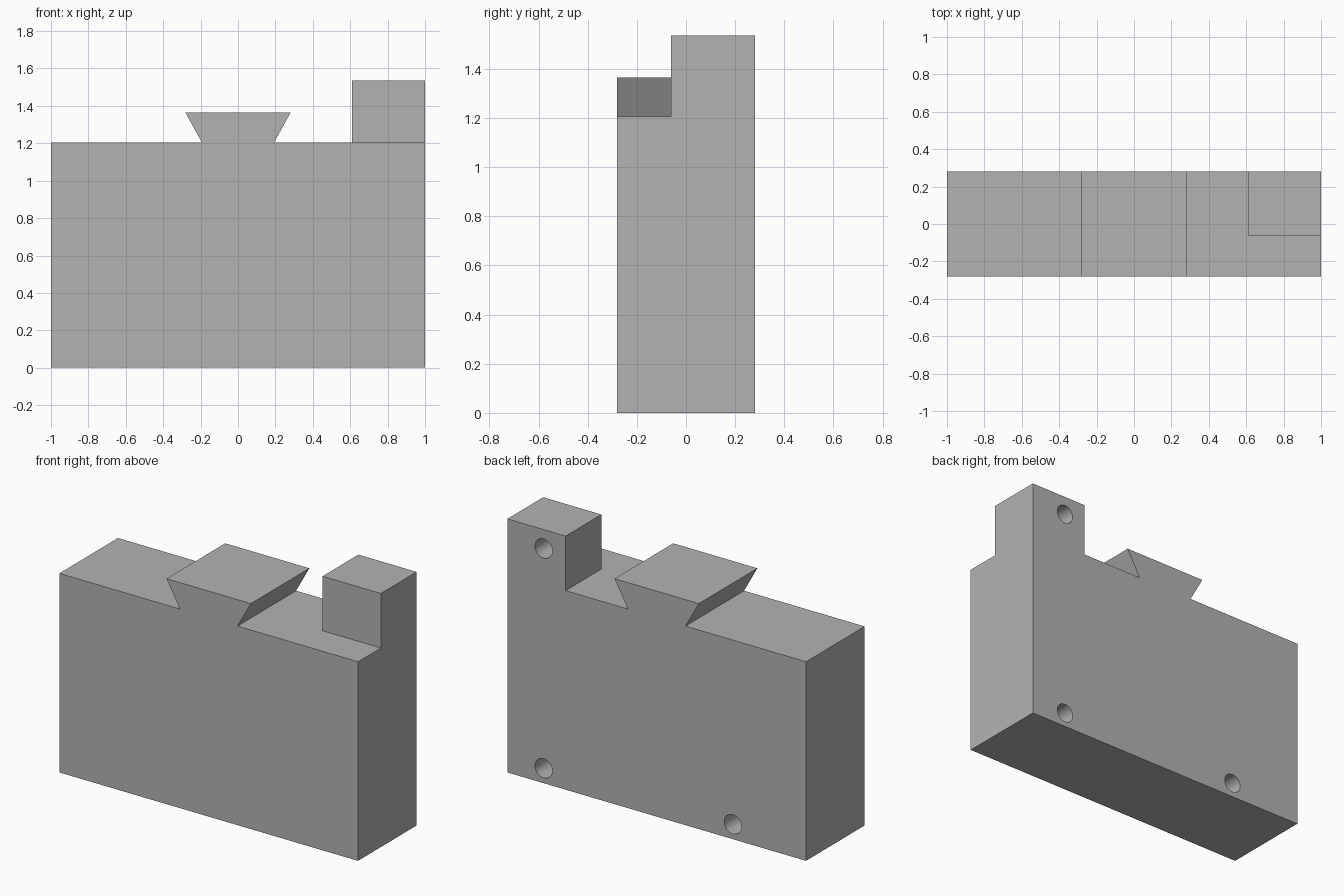
import bpy, bmesh, math
from mathutils import Vector, Matrix

if "Cube" in bpy.data.objects:
    bpy.data.objects.remove(bpy.data.objects["Cube"], do_unlink=True)

HALF_DEPTH = 0.28
SHOULDER = 1.205
POST_FRONT = -0.062
POST_INNER = 0.61
POST_TOP = 1.535
HOLE_RADIUS = 0.058
HOLE_DEPTH = 0.25

grey = bpy.data.materials.new("plain grey")
grey.use_nodes = True
grey.diffuse_color = (0.45, 0.45, 0.45, 1)
grey.node_tree.nodes["Principled BSDF"].inputs["Base Color"].default_value = (0.45, 0.45, 0.45, 1)


def add_object(name, bm):
    bmesh.ops.recalc_face_normals(bm, faces=bm.faces)
    mesh = bpy.data.meshes.new(name)
    bm.to_mesh(mesh)
    bm.free()
    mesh.materials.append(grey)
    obj = bpy.data.objects.new(name, mesh)
    bpy.context.collection.objects.link(obj)
    return obj


# Block with a dovetail rail, extruded from its front profile
profile = [(-1, 0), (1, 0), (1, SHOULDER), (POST_INNER, SHOULDER),
           (0.193, SHOULDER), (0.282, 1.365), (-0.282, 1.365),
           (-0.193, SHOULDER), (-1, SHOULDER)]
bm = bmesh.new()
front = bm.faces.new([bm.verts.new((x, -HALF_DEPTH, z)) for x, z in profile])
sweep = bmesh.ops.extrude_face_region(bm, geom=[front], use_keep_orig=True)
moved = [v for v in sweep["geom"] if isinstance(v, bmesh.types.BMVert)]
bmesh.ops.translate(bm, verts=moved, vec=(0, 2 * HALF_DEPTH, 0))
bmesh.ops.recalc_face_normals(bm, faces=bm.faces)

# Corner post, raised from the rear part of the left shoulder
bmesh.ops.bisect_plane(bm, geom=bm.verts[:] + bm.edges[:] + bm.faces[:],
                       plane_co=(0, POST_FRONT, 0), plane_no=(0, 1, 0))
for face in bm.faces:
    c = face.calc_center_median()
    if abs(c.z - SHOULDER) < 1e-4 and c.x > POST_INNER and c.y > POST_FRONT:
        seat = face
raised = bmesh.ops.extrude_face_region(bm, geom=[seat])
top = [v for v in raised["geom"] if isinstance(v, bmesh.types.BMVert)]
bmesh.ops.translate(bm, verts=top, vec=(0, 0, POST_TOP - SHOULDER))
bmesh.ops.dissolve_limit(bm, angle_limit=math.radians(1), verts=bm.verts, edges=bm.edges)
block = add_object("dovetail_block", bm)

# Blind round holes in the back
bm = bmesh.new()
for x, z in [(0.757, 1.42), (0.757, 0.09), (-0.51, 0.09)]:
    place = Matrix.Translation(Vector((x, HALF_DEPTH, z))) @ Matrix.Rotation(math.pi / 2, 4, "X")
    bmesh.ops.create_cone(bm, cap_ends=True, segments=40, radius1=HOLE_RADIUS,
                          radius2=HOLE_RADIUS, depth=2 * HOLE_DEPTH, matrix=place)
cutter = add_object("hole_cutter", bm)
cutter.hide_render = True

drill = block.modifiers.new("drill", "BOOLEAN")
drill.operation = "DIFFERENCE"
drill.solver = "EXACT"
drill.object = cutter
bpy.ops.object.select_all(action="DESELECT")
bpy.context.view_layer.objects.active = block
block.select_set(True)
bpy.ops.object.modifier_apply(modifier=drill.name)
bpy.data.objects.remove(cutter, do_unlink=True)
bpy.ops.object.shade_smooth_by_angle(angle=math.radians(30))
